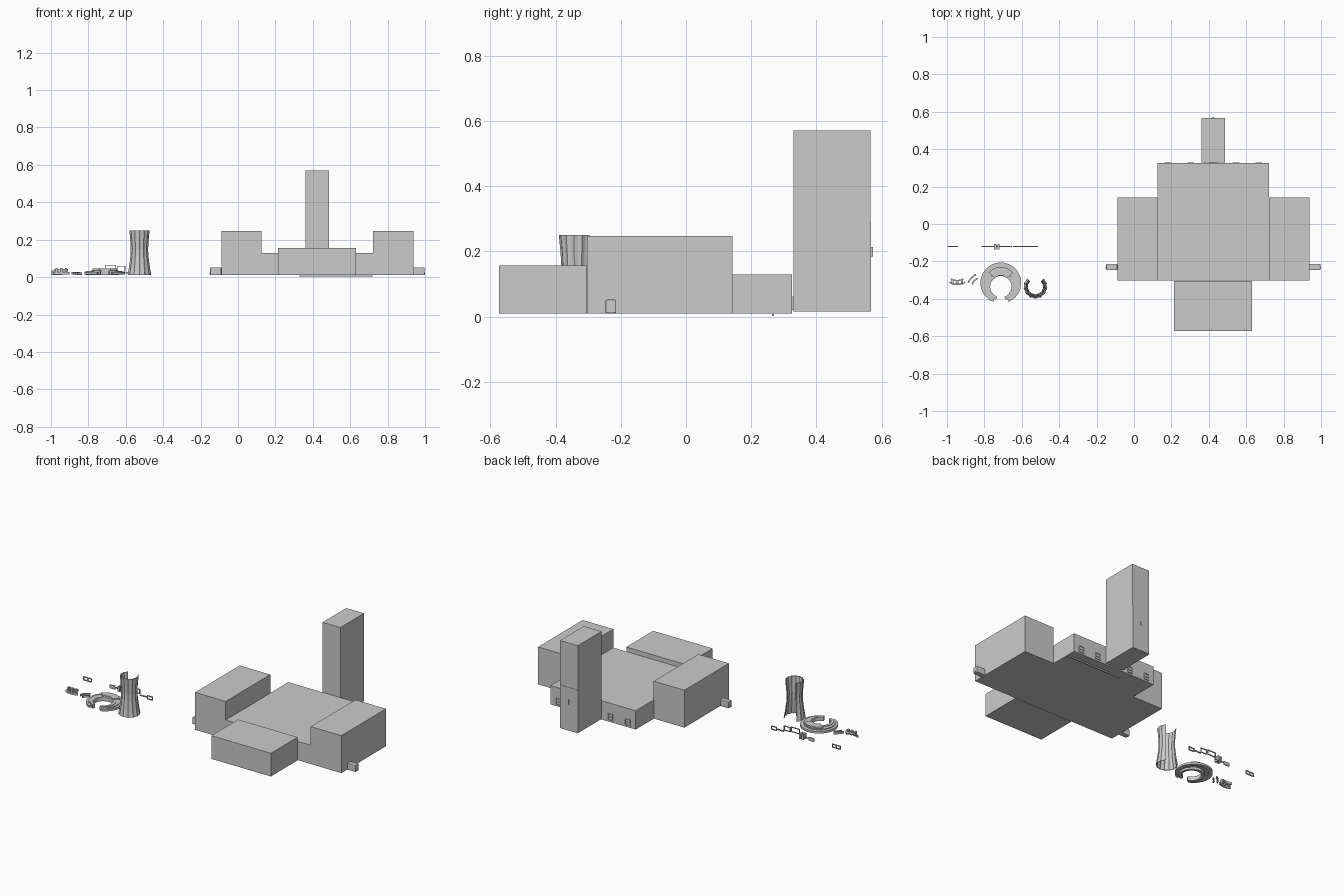
import bpy, bmesh, math

if "Cube" in bpy.data.objects:
    bpy.data.objects.remove(bpy.data.objects["Cube"])


def make(name, bm):
    bmesh.ops.recalc_face_normals(bm, faces=bm.faces)
    me = bpy.data.meshes.new(name)
    bm.to_mesh(me)
    bm.free()
    ob = bpy.data.objects.new(name, me)
    bpy.context.collection.objects.link(ob)
    return ob


def box(name, x0, x1, y0, y1, z0, z1):
    bm = bmesh.new()
    bmesh.ops.create_cube(bm, size=1)
    for v in bm.verts:
        v.co = ((x0 + x1) / 2 + v.co.x * (x1 - x0),
                (y0 + y1) / 2 + v.co.y * (y1 - y0),
                (z0 + z1) / 2 + v.co.z * (z1 - z0))
    return make(name, bm)


def frame(name, x0, x1, y0, y1, z0, z1, t):
    # rectangular outline in the xz plane
    for part, a in (("bottom", (x0, x1, z0, z0 + t)), ("top", (x0, x1, z1 - t, z1)),
                    ("left", (x0, x0 + t, z0 + t, z1 - t)), ("right", (x1 - t, x1, z0 + t, z1 - t))):
        box(name + "_" + part, a[0], a[1], y0, y1, a[2], a[3])


def arc(name, cx, cy, profile, a0, a1, n, ripple=0.0):
    # sweep a closed (radius, z) profile between two angles in degrees
    bm = bmesh.new()
    rings = []
    for i in range(n + 1):
        a = math.radians(a0 + (a1 - a0) * i / n)
        k = 1 - ripple * (i % 2)
        rings.append([bm.verts.new((cx + r * k * math.cos(a), cy + r * k * math.sin(a), z))
                      for r, z in profile])
    m = len(profile)
    for p, q in zip(rings, rings[1:]):
        for j in range(m):
            bm.faces.new((p[j], p[(j + 1) % m], q[(j + 1) % m], q[j]))
    bm.faces.new(rings[0])
    bm.faces.new(rings[-1])
    return make(name, bm)


def rect(r0, r1, z0, z1):
    return [(r0, z0), (r1, z0), (r1, z1), (r0, z1)]


# main building
CX = 0.424
box("central_hall", 0.125, 0.722, -0.303, 0.325, 0.01, 0.129)
box("front_hall", 0.214, 0.632, -0.573, -0.305, 0.01, 0.157)
box("rear_tower", 0.362, 0.487, 0.329, 0.566, 0.015, 0.57)
box("base_strip", 0.33, 0.72, 0.264, 0.27, 0.002, 0.01)

# mirrored wings and side porches
for side, s in (("left", -1), ("right", 1)):
    def span(a, b):
        return sorted((CX + s * a, CX + s * b))
    box(side + "_wing", *span(0.298, 0.513), -0.303, 0.143, 0.01, 0.247)
    porch = box(side + "_porch", *span(0.513, 0.573), -0.247, -0.214, 0.01, 0.052)
    bev = porch.modifiers.new("soft_edges", 'BEVEL')
    bev.width = 0.004
    bev.segments = 2
    box(side + "_porch_knob", *span(0.573, 0.576), -0.236, -0.229, 0.014, 0.024)

# rear windows
for i, x in enumerate((0.181, 0.303, 0.424, 0.545, 0.667)):
    frame("window_%d" % i, x - 0.018, x + 0.018, 0.324, 0.33, 0.02, 0.062, 0.004)
    box("window_bar_%d" % i, x - 0.016, x + 0.016, 0.324, 0.329, 0.038, 0.042)

# tower door panel and handle
box("tower_panel", 0.364, 0.485, 0.566, 0.568, 0.017, 0.29)
box("tower_handle", 0.421, 0.427, 0.568, 0.573, 0.185, 0.213)

# flared pleated shell, open towards the back
outer = [(0.064, 0.01), (0.057, 0.05), (0.049, 0.11), (0.047, 0.15), (0.05, 0.2), (0.055, 0.25)]
inner = [(r - 0.005, z) for r, z in reversed(outer)]
arc("flared_shell", -0.527, -0.335, outer + inner, 135, 405, 20, 0.07)

# tiered ring, open towards the front
RX, RY = -0.712, -0.315
arc("outer_ring", RX, RY, rect(0.085, 0.109, 0.015, 0.028), -68, 248, 40)
arc("inner_ring", RX, RY - 0.02, rect(0.057, 0.074, 0.01, 0.036), -70, 250, 36)
arc("ring_step", RX, RY - 0.005, rect(0.065, 0.092, 0.022, 0.033), -45, 225, 32)
arc("ring_back_shelf", RX, RY, rect(0.04, 0.085, 0.036, 0.045), 40, 140, 16)

# loose curved pieces
for i, (x, y, r, a0, a1, z) in enumerate((
        (-0.945, -0.245, 0.078, 238, 302, 0.014), (-0.945, -0.245, 0.058, 235, 305, 0.03),
        (-0.81, -0.345, 0.082, 115, 158, 0.014), (-0.81, -0.345, 0.06, 115, 158, 0.012))):
    arc("curved_piece_%d" % i, x, y, rect(r - 0.004, r + 0.004, z, z + 0.013), a0, a1, 8)
for i, x in enumerate((-0.97, -0.945, -0.92)):
    box("curved_piece_post_%d" % i, x - 0.006, x + 0.006, -0.32, -0.3, 0.022, 0.048)

# thin row of flat fittings behind the rings
Y0, Y1 = -0.124, -0.118
frame("end_plate", -0.998, -0.94, Y0, Y1, 0.012, 0.036, 0.005)
box("end_plate_bar", -0.972, -0.966, Y0, Y1, 0.017, 0.031)
box("fitting_plate", -0.815, -0.775, Y0, Y1, 0.012, 0.034)
box("fitting_rail", -0.775, -0.71, Y0, Y1, 0.022, 0.028)
for i, x in enumerate((-0.742, -0.724)):
    box("upright_block_%d" % i, x - 0.006, x + 0.006, -0.136, -0.106, 0.012, 0.046)
frame("hanging_frame", -0.712, -0.652, Y0, Y1, 0.034, 0.066, 0.004)
frame("small_frame", -0.648, -0.602, Y0, Y1, 0.03, 0.06, 0.004)
box("lower_rail", -0.602, -0.552, Y0, Y1, 0.02, 0.027)
frame("end_frame", -0.552, -0.512, Y0, Y1, 0.012, 0.036, 0.005)
